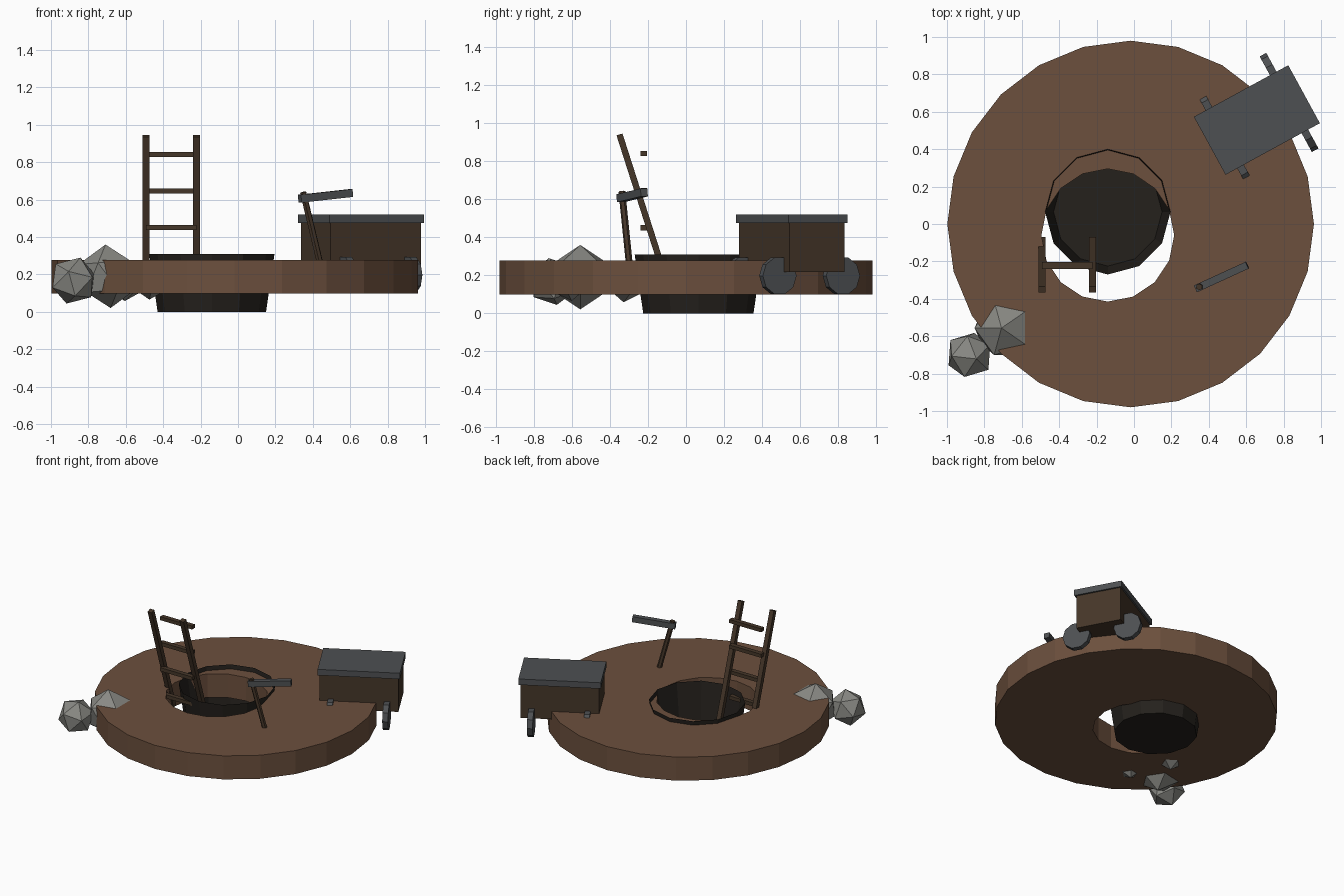
import bpy, bmesh
from math import pi
from mathutils import Vector, Matrix, Euler

if "Cube" in bpy.data.objects:
    bpy.data.objects.remove(bpy.data.objects["Cube"])


def material(name, rgb):
    m = bpy.data.materials.new(name)
    m.diffuse_color = (*rgb, 1)
    m.use_nodes = True
    m.node_tree.nodes["Principled BSDF"].inputs["Base Color"].default_value = m.diffuse_color
    return m


EARTH = material("earth", (0.15, 0.08, 0.047))
WOOD = material("wood", (0.06, 0.037, 0.022))
IRON = material("iron", (0.075, 0.08, 0.085))
STONE = material("stone", (0.25, 0.25, 0.23))
DARK = material("shaft_dark", (0.018, 0.015, 0.012))


def finish(name, bm, mat, matrix):
    bmesh.ops.recalc_face_normals(bm, faces=bm.faces)
    me = bpy.data.meshes.new(name)
    bm.to_mesh(me)
    bm.free()
    me.materials.append(mat)
    ob = bpy.data.objects.new(name, me)
    ob.matrix_world = matrix
    bpy.context.collection.objects.link(ob)
    return ob


def place(loc, rot=(0, 0, 0)):
    return Matrix.Translation(loc) @ Euler(rot).to_matrix().to_4x4()


def box(name, size, mat, matrix):
    bm = bmesh.new()
    bmesh.ops.create_cube(bm, size=1)
    bmesh.ops.scale(bm, vec=size, verts=bm.verts)
    return finish(name, bm, mat, matrix)


def cone(name, sides, r1, r2, depth, mat, matrix, open_top=False):
    bm = bmesh.new()
    bmesh.ops.create_cone(bm, cap_ends=True, segments=sides,
                          radius1=r1, radius2=r2, depth=depth)
    if open_top:
        top = [f for f in bm.faces if f.calc_center_median().z > depth * 0.49]
        bmesh.ops.delete(bm, geom=top, context='FACES_ONLY')
    return finish(name, bm, mat, matrix)


def rock(name, r, loc, rot):
    bm = bmesh.new()
    bmesh.ops.create_icosphere(bm, subdivisions=1, radius=r)
    return finish(name, bm, STONE, place(loc, rot))


# Ground disc with an off-centre hole
ground = cone("ground_ring", 24, 0.98, 0.98, 0.18, EARTH, place((-0.018, 0, 0.188)))
cutter = cone("hole_cutter", 16, 0.355, 0.355, 1, EARTH, place((-0.14, -0.06, 0.188)))
cutter.hide_render = True
mod = ground.modifiers.new("hole", 'BOOLEAN')
mod.operation = 'DIFFERENCE'
mod.solver = 'EXACT'
mod.object = cutter
bpy.context.view_layer.objects.active = ground
bpy.ops.object.modifier_apply(modifier=mod.name)
bpy.data.objects.remove(cutter)

# Open shaft sunk through the ground
cone("shaft", 12, 0.29, 0.335, 0.31, DARK, place((-0.14, 0.065, 0.155)), open_top=True)

# Ladder: leaning rails, upright stack of rungs
for side, x in (("left", -0.492), ("right", -0.222)):
    box(f"ladder_rail_{side}", (0.035, 0.033, 0.87), WOOD,
        place((x, -0.217, 0.526), (0.31, 0, 0)))
for i in range(4):
    box(f"ladder_rung_{i + 1}", (0.27, 0.035, 0.027), WOOD,
        place((-0.357, -0.222, 0.255 + 0.195 * i)))

# Pickaxe: handle stuck in the ground, head across its top
top, foot = Vector((0.348, -0.337, 0.64)), Vector((0.465, -0.287, 0.15))
axis = top - foot
cone("pickaxe_handle", 6, 0.018, 0.018, axis.length, WOOD,
     Matrix.Translation((top + foot) / 2) @ axis.to_track_quat('Z', 'Y').to_matrix().to_4x4())
box("pickaxe_head", (0.305, 0.04, 0.042), IRON,
    place((0.468, -0.283, 0.62), (0, -0.1, 0.43)))

# Mine cart, turned on the ground
cart = place((0.657, 0.556, 0), (0, 0, 0.5))
box("cart_body", (0.55, 0.33, 0.26), WOOD, cart @ place((0, 0, 0.348)))
box("cart_lid", (0.575, 0.353, 0.045), IRON, cart @ place((0, 0, 0.4975)))
for u in (-0.196, 0.196):
    for v in (-0.19, 0.19):
        cone("cart_wheel", 10, 0.101, 0.101, 0.04, IRON,
             cart @ place((u, v, 0.197), (0, pi / 2, 0)))

# Rubble at the edge
rock("boulder_large", 0.17, (-0.695, -0.556, 0.19), (0, 0.08, pi))
rock("boulder_medium", 0.13, (-0.88, -0.70, 0.167), (0.3, 0.15, 0.6))
rock("stone_front", 0.10, (-0.47, -0.61, 0.165), (0.1, 0, 0.4))
rock("stone_side", 0.10, (-0.60, -0.32, 0.157), (0, 0.1, 1.0))
